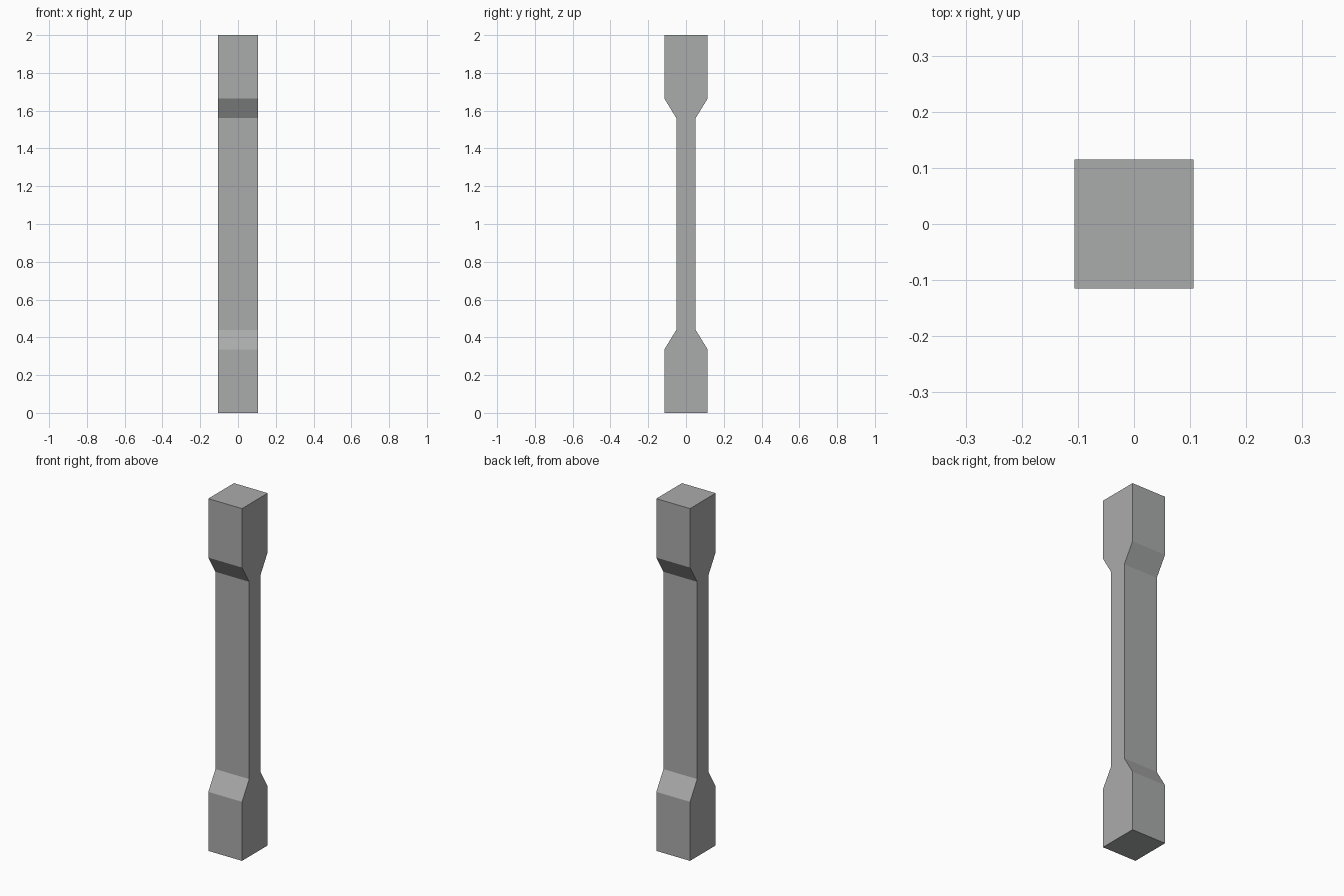
import bpy, bmesh

if "Cube" in bpy.data.objects:
    bpy.data.objects.remove(bpy.data.objects["Cube"])

grey = bpy.data.materials.new("stone grey")
grey.diffuse_color = (0.40, 0.41, 0.405, 1)
grey.use_nodes = True
grey.node_tree.nodes["Principled BSDF"].inputs["Base Color"].default_value = grey.diffuse_color

# Side profile (y, z): wide blocks at both ends, slim shaft between
half = [(0.115, 0.0), (0.115, 0.335), (0.051, 0.44)]
right = half + [(y, 2 - z) for y, z in reversed(half)]
profile = right + [(-y, z) for y, z in reversed(right)]

# Extrude the profile across the width
W = 0.106
bm = bmesh.new()
face = bm.faces.new([bm.verts.new((-W, y, z)) for y, z in profile])
ext = bmesh.ops.extrude_face_region(bm, geom=[face])
verts = [g for g in ext["geom"] if isinstance(g, bmesh.types.BMVert)]
bmesh.ops.translate(bm, verts=verts, vec=(2 * W, 0, 0))
bmesh.ops.recalc_face_normals(bm, faces=bm.faces)

mesh = bpy.data.meshes.new("pillar")
bm.to_mesh(mesh)
bm.free()
mesh.materials.append(grey)
pillar = bpy.data.objects.new("pillar", mesh)
bpy.context.collection.objects.link(pillar)
